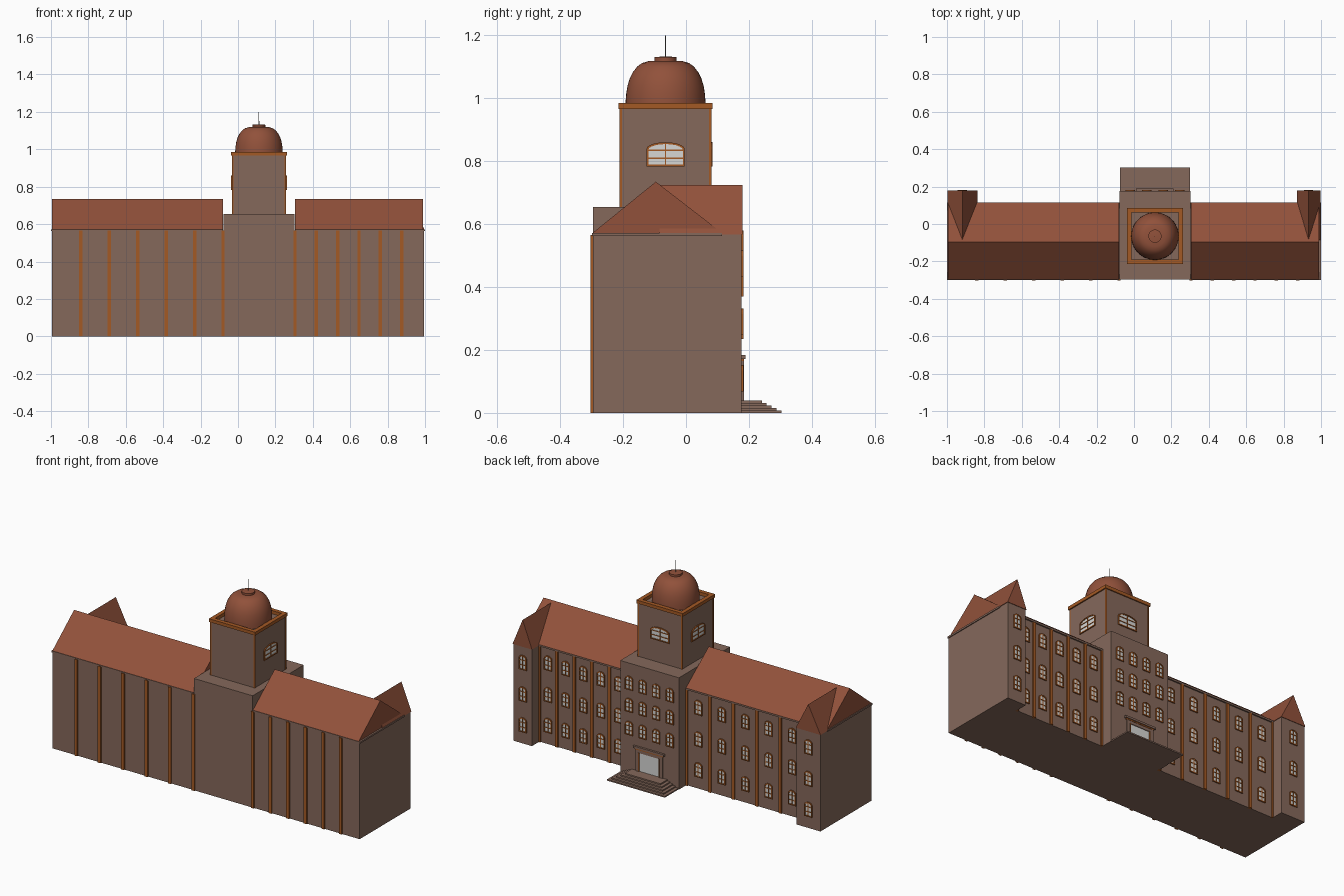
import bpy, bmesh, math
from mathutils import Vector

if "Cube" in bpy.data.objects:
    bpy.data.objects.remove(bpy.data.objects["Cube"])


def material(name, rgb):
    m = bpy.data.materials.new(name)
    m.diffuse_color = (*rgb, 1)
    m.use_nodes = True
    m.node_tree.nodes["Principled BSDF"].inputs["Base Color"].default_value = m.diffuse_color
    return m


WALL = material("brown stone", (0.235, 0.140, 0.105))
ROOF = material("red clay", (0.285, 0.083, 0.043))
TRIM = material("orange trim", (0.37, 0.10, 0.018))
GLASS = material("pale glass", (0.68, 0.68, 0.66))
METAL = material("grey metal", (0.20, 0.19, 0.18))
Z = Vector((0, 0, 1))


def finish(bm, name, mat, smooth=False):
    bmesh.ops.recalc_face_normals(bm, faces=bm.faces[:])
    me = bpy.data.meshes.new(name)
    bm.to_mesh(me)
    bm.free()
    me.materials.append(mat)
    ob = bpy.data.objects.new(name, me)
    bpy.context.collection.objects.link(ob)
    if smooth:
        bpy.ops.object.select_all(action='DESELECT')
        ob.select_set(True)
        bpy.context.view_layer.objects.active = ob
        bpy.ops.object.shade_smooth_by_angle(angle=math.radians(40))
    return ob


def add_loft(bm, a, b):
    """Closed solid between two matching outlines."""
    va, vb = [bm.verts.new(p) for p in a], [bm.verts.new(p) for p in b]
    bm.faces.new(va)
    bm.faces.new(vb)
    for i in range(len(a)):
        j = (i + 1) % len(a)
        bm.faces.new((va[i], va[j], vb[j], vb[i]))


def add_box(bm, x0, x1, y0, y1, z0, z1):
    c = [(x0, y0), (x1, y0), (x1, y1), (x0, y1)]
    add_loft(bm, [(x, y, z0) for x, y in c], [(x, y, z1) for x, y in c])


def boxes(name, mat, *dims):
    bm = bmesh.new()
    for d in dims:
        add_box(bm, *d)
    return finish(bm, name, mat)


def lathe(name, profile, cx, cy, mat, n=48):
    bm = bmesh.new()
    rings = [[bm.verts.new((cx + r * math.cos(2 * math.pi * i / n),
                            cy + r * math.sin(2 * math.pi * i / n), z))
              for i in range(n)] for r, z in profile]
    for a, b in zip(rings, rings[1:]):
        for i in range(n):
            j = (i + 1) % n
            bm.faces.new((a[i], a[j], b[j], b[i]))
    bm.faces.new(rings[0])
    bm.faces.new(rings[-1])
    return finish(bm, name, mat, True)


def arch(w, h, rise):
    top = [(w / 2 * math.cos(math.pi * i / 10), h / 2 - rise + rise * math.sin(math.pi * i / 10))
           for i in range(11)]
    return [(-w / 2, -h / 2), (w / 2, -h / 2)] + top


def add_window(glass, frame, o, u, n, w, h, rise, t, cols, rows):
    """Arched pane, raised rim and glazing bars on the wall plane (o, u, n)."""
    o, u, n = Vector(o), Vector(u), Vector(n)

    def put(pts, c):
        return [o + u * a + Z * b + n * c for a, b in pts]

    outer, inner = arch(w, h, rise), arch(w - 2 * t, h - 2 * t, rise * 0.85)
    add_loft(glass, put(inner, -0.002), put(inner, 0.002))
    loops = [[frame.verts.new(p) for p in put(pts, c)]
             for pts, c in ((outer, 0), (outer, 0.006), (inner, 0.006), (inner, 0))]
    for k in range(4):
        a, b = loops[k], loops[(k + 1) % 4]
        for i in range(len(a)):
            j = (i + 1) % len(a)
            frame.faces.new((a[i], a[j], b[j], b[i]))
    s = t * 0.35

    def bar(a0, a1, b0, b1):
        q = [(a0, b0), (a1, b0), (a1, b1), (a0, b1)]
        add_loft(frame, put(q, 0), put(q, 0.005))

    for i in range(1, cols):
        a = -w / 2 + w * i / cols
        bar(a - s, a + s, -h / 2 + t / 2, h / 2 - t / 2)
    for i in range(1, rows):
        b = -h / 2 + h * i / rows
        bar(-w / 2 + t / 2, w / 2 - t / 2, b - s, b + s)


CX, CY = 0.112, -0.065          # tower axis
FRONT, BACK, WING = -0.295, 0.107, 0.177
PAVILIONS = ((-0.995, -0.84, -0.918), (0.875, 0.995, 0.933))

# Main walls, end pavilions and eaves
boxes("main_walls", WALL, (-0.995, 0.995, FRONT, BACK, 0, 0.565))
for i, (x0, x1, xm) in enumerate(PAVILIONS):
    boxes(f"end_pavilion_{i}", WALL, (x0, x1, 0, WING, 0, 0.567))
boxes("eaves", WALL, (-1, -0.08, -0.299, 0.115, 0.562, 0.572),
      (0.305, 1, -0.299, 0.115, 0.562, 0.572))
boxes("central_block", WALL, (-0.078, 0.302, -0.296, WING, 0, 0.655))

# Gabled main roofs
for i, (x0, x1) in enumerate(((-0.995, -0.08), (0.305, 0.99))):
    bm = bmesh.new()
    tri = [(-0.297, 0.572), (0.115, 0.572), (-0.096, 0.735)]
    add_loft(bm, [(x0, y, z) for y, z in tri], [(x1, y, z) for y, z in tri])
    finish(bm, f"main_roof_{i}", ROOF)

# Cross gables over the pavilions
for i, (x0, x1, xm) in enumerate(PAVILIONS):
    bm = bmesh.new()
    tri = [(x0 - 0.003, 0.567), (x1 + 0.003, 0.567), (xm, 0.725)]
    add_loft(bm, [(x, -0.085, z) for x, z in tri], [(x, 0.18, z) for x, z in tri])
    finish(bm, f"pavilion_roof_{i}", ROOF)

# Pilasters on the front and back walls
LEFT = [-0.84 + 0.152 * i for i in range(6)]
RIGHT = [0.305 + 0.114 * i for i in range(6)]
strips = []
for x in LEFT + RIGHT:
    strips.append((x - 0.009, x + 0.009, -0.303, -0.29, 0, 0.565))
    strips.append((x - 0.009, x + 0.009, 0.10, 0.114, 0, 0.565))
boxes("pilasters", TRIM, *strips)

# Tower with corner strips and cornice
T = (CX - 0.143, CX + 0.143, CY - 0.144, CY + 0.144)
boxes("tower", WALL, (*T, 0.65, 0.966))
corners = []
for sx in (-1, 1):
    for sy in (-1, 1):
        x, y = CX + sx * 0.141, CY + sy * 0.142
        corners.append((x - 0.004, x + 0.004, y - 0.004, y + 0.004, 0.655, 0.968))
boxes("tower_corner_strips", TRIM, *corners)
a, b = 0.150, 0.126
boxes("tower_cornice", TRIM,
      (CX - a, CX + a, CY - a, CY - b, 0.966, 0.985),
      (CX - a, CX + a, CY + b, CY + a, 0.966, 0.985),
      (CX - a, CX - b, CY - b, CY + b, 0.966, 0.985),
      (CX + b, CX + a, CY - b, CY + b, 0.966, 0.985))

# Dome, cap and spike
lathe("dome", [(0.127, 0.962), (0.127, 0.99), (0.125, 1.015), (0.121, 1.04), (0.114, 1.063),
               (0.104, 1.083), (0.09, 1.101), (0.075, 1.112), (0.055, 1.118), (0.02, 1.12)],
      CX, CY, ROOF)
lathe("dome_cap", [(0.035, 1.112), (0.035, 1.131), (0.01, 1.133)], CX, CY, ROOF, 32)
lathe("spike", [(0.0018, 1.13), (0.0012, 1.2)], CX, CY, METAL, 8)

# Windows
glass, frame = bmesh.new(), bmesh.new()
XD, YD = (1, 0, 0), (0, 1, 0)
columns = [((p + q) / 2, BACK) for s in (LEFT, RIGHT) for p, q in zip(s, s[1:])]
columns += [(xm, WING) for _, _, xm in PAVILIONS]
for x, y in columns:
    for z in (0.475, 0.29, 0.11):
        add_window(glass, frame, (x, y, z), XD, YD, 0.05, 0.085, 0.018, 0.006, 2, 3)
for k in (-1.5, -0.5, 0.5, 1.5):
    for z in (0.54, 0.41, 0.275):
        add_window(glass, frame, (CX + k * 0.088, WING, z), XD, YD,
                   0.05, 0.08, 0.018, 0.006, 2, 3)
for o, u, n in (((T[0], CY, 0.822), YD, (-1, 0, 0)), ((T[1], CY, 0.822), YD, XD),
                ((CX, T[3], 0.822), XD, YD)):
    add_window(glass, frame, o, u, n, 0.122, 0.077, 0.022, 0.006, 2, 3)
finish(glass, "window_panes", GLASS)
finish(frame, "window_frames", TRIM)

# Entrance: glazed door, surround and lintel
boxes("door_glass", GLASS, (CX - 0.065, CX + 0.065, 0.17, 0.179, 0.04, 0.148))
boxes("door_surround", WALL,
      (CX - 0.088, CX - 0.065, 0.17, 0.184, 0.04, 0.165),
      (CX + 0.065, CX + 0.088, 0.17, 0.184, 0.04, 0.165),
      (CX - 0.065, CX + 0.065, 0.17, 0.183, 0.148, 0.165),
      (CX - 0.1, CX + 0.1, 0.17, 0.189, 0.172, 0.184))
boxes("door_trim", TRIM, (CX - 0.092, CX + 0.092, 0.17, 0.185, 0.165, 0.172),
      (CX - 0.068, CX - 0.063, 0.17, 0.185, 0.04, 0.15),
      (CX + 0.063, CX + 0.068, 0.17, 0.185, 0.04, 0.15))

# Entrance steps, narrowing upward on three sides
boxes("entrance_steps", WALL,
      *[(CX - 0.187 + 0.018 * i, CX + 0.187 - 0.018 * i, 0.15, 0.303 - 0.0155 * i,
         0, 0.0078 * (i + 1)) for i in range(5)])
